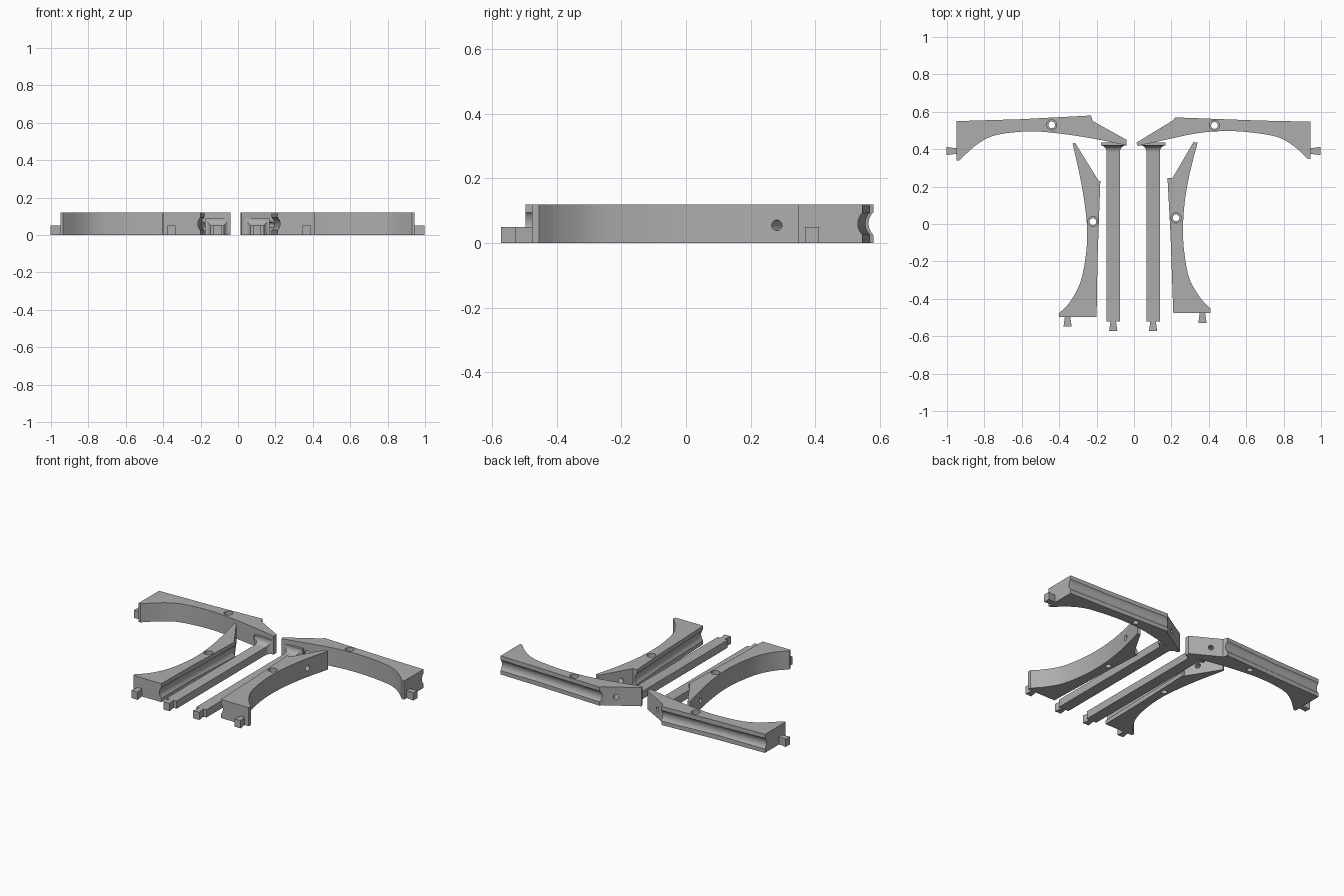
import bpy, bmesh, math
from mathutils import Vector

cube = bpy.data.objects.get("Cube")
if cube:
    bpy.data.objects.remove(cube, do_unlink=True)

HEIGHT = 0.12      # frame members
LOW = 0.05         # bars and pegs

grey = bpy.data.materials.new("plain grey")
grey.use_nodes = True
colour = (0.42, 0.42, 0.42, 1)
grey.diffuse_color = colour
grey.node_tree.nodes["Principled BSDF"].inputs["Base Color"].default_value = colour


def finish(name, bm):
    bmesh.ops.recalc_face_normals(bm, faces=bm.faces)
    mesh = bpy.data.meshes.new(name)
    bm.to_mesh(mesh)
    bm.free()
    mesh.materials.append(grey)
    obj = bpy.data.objects.new(name, mesh)
    bpy.context.collection.objects.link(obj)
    return obj


def prism(name, outline, height):
    bm = bmesh.new()
    face = bm.faces.new([bm.verts.new((p[0], p[1], 0)) for p in outline])
    top = bmesh.ops.extrude_face_region(bm, geom=[face])["geom"]
    verts = [v for v in top if isinstance(v, bmesh.types.BMVert)]
    bmesh.ops.translate(bm, verts=verts, vec=(0, 0, height))
    return finish(name, bm)


def rod(start, end, radius, sides=32):
    """Cylinder cutter between two points."""
    start, end = Vector(start), Vector(end)
    axis = end - start
    bm = bmesh.new()
    bmesh.ops.create_cone(bm, cap_ends=True, segments=sides, radius1=radius,
                          radius2=radius, depth=axis.length)
    bm.transform(axis.to_track_quat("Z", "Y").to_matrix().to_4x4())
    bmesh.ops.translate(bm, verts=bm.verts, vec=(start + end) / 2)
    cutter = finish("cutter", bm)
    cutter.hide_render = True
    return cutter


def cut(obj, cutters):
    for c in cutters:
        mod = obj.modifiers.new("cut", "BOOLEAN")
        mod.operation = "DIFFERENCE"
        mod.solver = "EXACT"
        mod.object = c
    graph = bpy.context.evaluated_depsgraph_get()
    mesh = bpy.data.meshes.new_from_object(obj.evaluated_get(graph))
    obj.modifiers.clear()
    obj.data = mesh
    for c in cutters:
        bpy.data.objects.remove(c, do_unlink=True)


def smooth_curve(points, steps=5):
    """Catmull-Rom spline through the points."""
    p = [Vector(q) for q in points]
    p = [2 * p[0] - p[1]] + p + [2 * p[-1] - p[-2]]
    out = []
    for a, b, c, d in zip(p, p[1:], p[2:], p[3:]):
        for i in range(steps):
            t = i / steps
            out.append(0.5 * (2 * b + (c - a) * t + (2 * a - 5 * b + 4 * c - d) * t ** 2
                              + (3 * b - a - 3 * c + d) * t ** 3))
    return out + [p[-2]]


def shade(obj):
    bpy.ops.object.select_all(action="DESELECT")
    obj.select_set(True)
    bpy.context.view_layer.objects.active = obj
    bpy.ops.object.shade_smooth_by_angle(angle=math.radians(25))


def peg(name, base, direction):
    """Dovetail connector, wider at its free end."""
    base, d = Vector(base), Vector(direction)
    side = Vector((-d.y, d.x))
    near, far = base - d * 0.005, base + d * 0.052
    prism(name, [near - side * 0.014, far - side * 0.022,
                 far + side * 0.022, near + side * 0.014], LOW)


def strut(name, straight, arch, foot, bore):
    """straight: foot, middle, knee, step, tip; arch: tip back to foot."""
    obj = prism(name, straight + smooth_curve(arch) + [foot], HEIGHT)
    # cable groove along the straight side
    a, b = Vector(straight[0]), Vector(straight[2])
    run = (b - a).normalized()
    out = Vector((-run.y, run.x))
    if out.dot(Vector(bore) - a) > 0:
        out.negate()
    p, q = a - run * 0.05 + out * 0.033, b + run * 0.05 + out * 0.033
    mid = HEIGHT / 2
    groove = rod((*p, mid), (*q, mid), 0.048, 48)
    # vertical hole with counterbore
    hole = rod((*bore, -0.1), (*bore, 0.2), 0.018)
    recess = rod((*bore, HEIGHT - 0.03), (*bore, 0.2), 0.027)
    # cross hole through the slanted tip
    s, t = Vector(straight[3]), Vector(straight[4])
    centre = s.lerp(t, 0.35)
    across = Vector((s.y - t.y, t.x - s.x)).normalized() * 0.15
    cross = rod((*(centre - across), 0.055), (*(centre + across), 0.055), 0.016)
    cut(obj, [groove, hole, recess, cross])
    shade(obj)


def bar(name, x):
    """Low straight bar with a concave flare at its back end."""
    sections = [(-0.52, 0)] + [(0.385 + 0.035 * math.sin(a), 0.03 * (1 - math.cos(a)))
                               for a in (math.pi / 2 * i / 6 for i in range(7))]
    sections.append((0.435, 0.03))
    bm = bmesh.new()
    rings = []
    for y, grow in sections:
        w, h = 0.036 + grow, LOW + grow * 1.3
        rings.append([bm.verts.new((x + u, y, z))
                      for u, z in ((-w, 0), (w, 0), (w, h), (-w, h))])
    for r, s in zip(rings, rings[1:]):
        for i in range(4):
            j = (i + 1) % 4
            bm.faces.new((r[i], r[j], s[j], s[i]))
    bm.faces.new(rings[0])
    bm.faces.new(rings[-1])
    shade(finish(name, bm))
    peg(name + "_peg", (x, -0.52), (0, -1))


# rear struts
strut("right_rear_strut",
      [(-.95, .55), (-.61, .56), (-.23, .58), (-.22, .55), (-.04, .45)],
      [(-.04, .42), (-.21, .455), (-.37, .48), (-.53, .495), (-.67, .487),
       (-.77, .465), (-.85, .417), (-.935, .34)], (-.95, .34), (-.44, .53))
strut("left_rear_strut",
      [(.944, .547), (.67, .553), (.22, .57), (.21, .555), (.013, .435)],
      [(.02, .417), (.19, .455), (.35, .487), (.51, .497), (.67, .484),
       (.78, .46), (.86, .412), (.93, .347)], (.944, .347), (.43, .527))

# front struts
strut("right_front_strut",
      [(-.2, -.497), (-.195, -.187), (-.18, .23), (-.19, .232), (-.315, .434)],
      [(-.328, .43), (-.286, .24), (-.26, .08), (-.25, -.053), (-.26, -.187),
       (-.29, -.32), (-.345, -.42), (-.403, -.48)], (-.4, -.497), (-.22, .013))
strut("left_front_strut",
      [(.21, -.476), (.195, -.053), (.179, .246), (.206, .246), (.318, .438)],
      [(.34, .435), (.297, .267), (.27, .107), (.262, -.037), (.27, -.16),
       (.297, -.294), (.356, -.396), (.41, -.455)], (.41, -.476), (.225, .033))

# connector pegs on the feet
peg("right_rear_peg", (-.95, .39), (-1, 0))
peg("left_rear_peg", (.944, .39), (1, 0))
peg("right_front_peg", (-.355, -.497), (0, -1))
peg("left_front_peg", (.366, -.476), (0, -1))

# centre bars
bar("right_bar", -.111)
bar("left_bar", .102)
